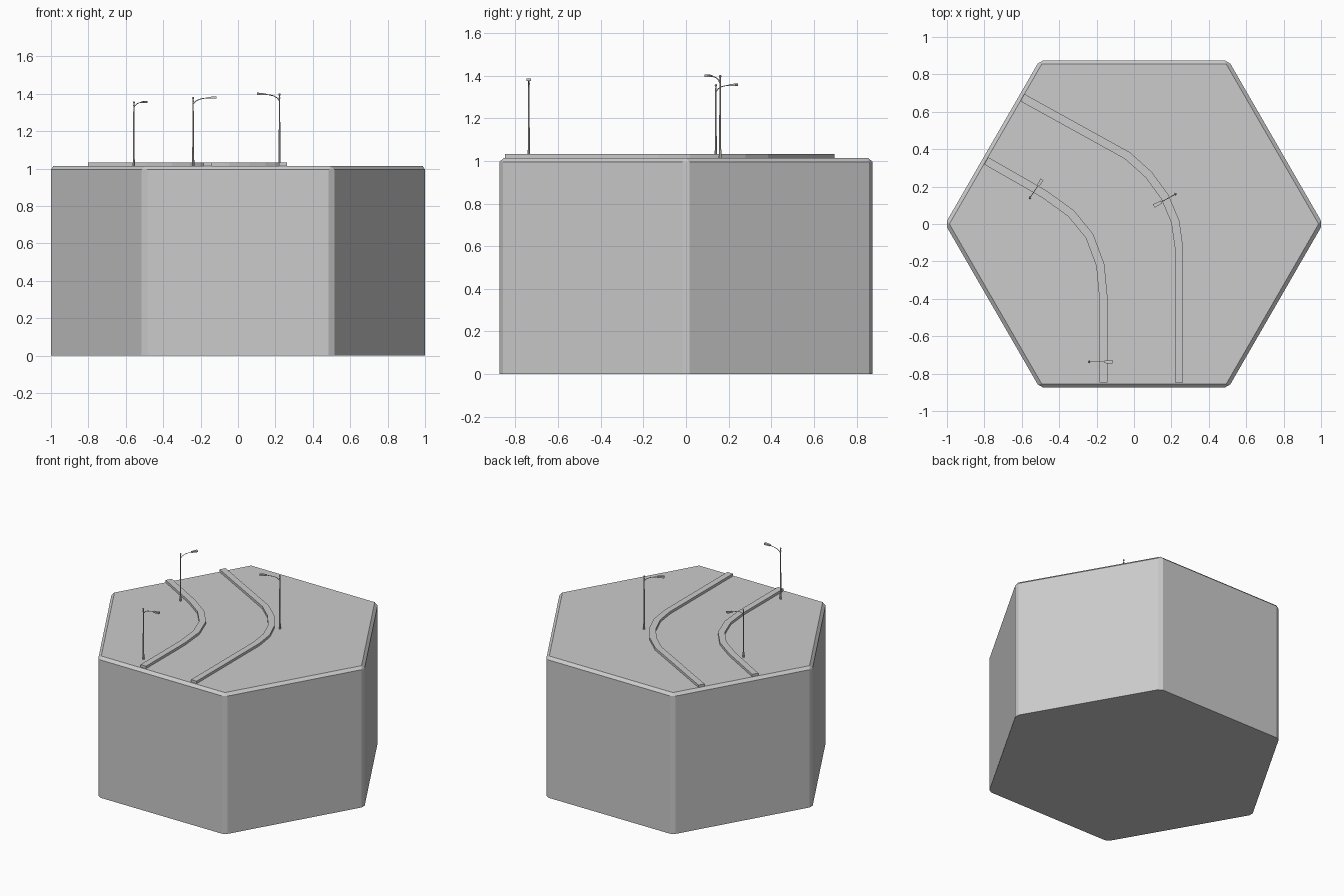
import bpy, bmesh, math
from mathutils import Vector, Matrix

if "Cube" in bpy.data.objects:
    bpy.data.objects.remove(bpy.data.objects["Cube"])

TOP = 1.014


def finish(bm, name):
    bmesh.ops.recalc_face_normals(bm, faces=bm.faces)
    me = bpy.data.meshes.new(name)
    bm.to_mesh(me)
    bm.free()
    ob = bpy.data.objects.new(name, me)
    bpy.context.collection.objects.link(ob)
    return ob


# Hexagonal block: cut vertical corners, chamfered top rim
def hex_block():
    bm = bmesh.new()
    R, cut = 1.01, 0.02
    corner = [Vector((math.cos(k * math.pi / 3), math.sin(k * math.pi / 3), 0)) for k in range(6)]
    ring = []
    for k in range(6):
        c = corner[k] * R
        ring.append(c + (corner[k - 1] - corner[k]) * cut)
        ring.append(c + (corner[(k + 1) % 6] - corner[k]) * cut)
    low = [bm.verts.new(p) for p in ring]
    mid = [bm.verts.new((p.x, p.y, 0.995)) for p in ring]
    top = [bm.verts.new((c.x * 0.987, c.y * 0.987, TOP)) for c in corner]
    bm.faces.new(low)
    bm.faces.new(top)
    for i in range(12):
        j = (i + 1) % 12
        bm.faces.new((low[i], low[j], mid[j], mid[i]))
    for k in range(6):
        n = (k + 1) % 6
        bm.faces.new((mid[2 * k], mid[2 * k + 1], top[k]))
        bm.faces.new((mid[2 * k + 1], mid[2 * n], top[n], top[k]))
    return finish(bm, "hex_block")


# Kerb: rectangular section swept along a mitred path
def kerb(name, path, half=0.022, z0=1.0, z1=1.032):
    bm = bmesh.new()
    pts = [Vector(p) for p in path]
    dirs = [(b - a).normalized() for a, b in zip(pts, pts[1:])]
    rings = []
    for i, p in enumerate(pts):
        a, b = dirs[max(i - 1, 0)], dirs[min(i, len(dirs) - 1)]
        t = (a + b).normalized()
        o = Vector((-t.y, t.x)) * half / t.dot(a)
        rings.append([bm.verts.new((q.x, q.y, z)) for q, z in
                      ((p - o, z0), (p + o, z0), (p + o, z1), (p - o, z1))])
    for r, s in zip(rings, rings[1:]):
        for i in range(4):
            j = (i + 1) % 4
            bm.faces.new((r[i], r[j], s[j], s[i]))
    bm.faces.new(rings[0])
    bm.faces.new(rings[-1])
    return finish(bm, name)


# Round bar between two points
def bar(bm, a, b, r1, r2, seg=8):
    a, b = Vector(a), Vector(b)
    rot = (b - a).to_track_quat('Z', 'Y').to_matrix().to_4x4()
    bmesh.ops.create_cone(bm, cap_ends=True, segments=seg, radius1=r1, radius2=r2,
                          depth=(b - a).length, matrix=Matrix.Translation((a + b) / 2) @ rot)


# Street lamp: tapered pole, ball finial, curved arm, flat head
def lamp(name, x, y, angle, scale):
    bm = bmesh.new()
    bar(bm, (0, 0, 0), (0, 0, 0.04), 0.0065, 0.006)
    bar(bm, (0, 0, 0.04), (0, 0, 0.365), 0.005, 0.003)
    bar(bm, (0, 0, 0.345), (0, 0, 0.352), 0.0045, 0.0045)
    bmesh.ops.create_uvsphere(bm, u_segments=8, v_segments=6, radius=0.006,
                              matrix=Matrix.Translation((0, 0, 0.366)))
    arm = [(0, 0, 0.332), (0.014, 0, 0.349), (0.034, 0, 0.359), (0.058, 0, 0.364), (0.088, 0, 0.367)]
    for a, b in zip(arm, arm[1:]):
        bar(bm, a, b, 0.0022, 0.0022, 6)
    head = bmesh.ops.create_cube(bm, size=1)["verts"]
    for v in head:
        inner = v.co.x < 0
        low = v.co.z < 0
        v.co = Vector((0.082 if inner else 0.126,
                       v.co.y * (0.014 if inner else 0.02),
                       0.363 if low else (0.371 if inner else 0.375)))
    ob = finish(bm, name)
    ob.location = (x, y, TOP - 0.002)
    ob.rotation_euler.z = math.radians(angle)
    ob.scale = (scale,) * 3
    return ob


hex_block()
kerb("outer_kerb", [(.241, -.848), (.241, -.13), (.221, .012), (.165, .145),
                    (.078, .264), (-.036, .366), (-.597, .676)])
kerb("inner_kerb", [(-.163, -.848), (-.163, -.4), (-.18, -.22), (-.238, -.064),
                    (-.337, .057), (-.48, .16), (-.79, .338)])
lamp("street_lamp_left", -0.557, 0.14, 56, 0.935)
lamp("street_lamp_front", -0.24, -0.737, 0, 1.0)
lamp("street_lamp_right", 0.222, 0.16, 209, 1.05)
